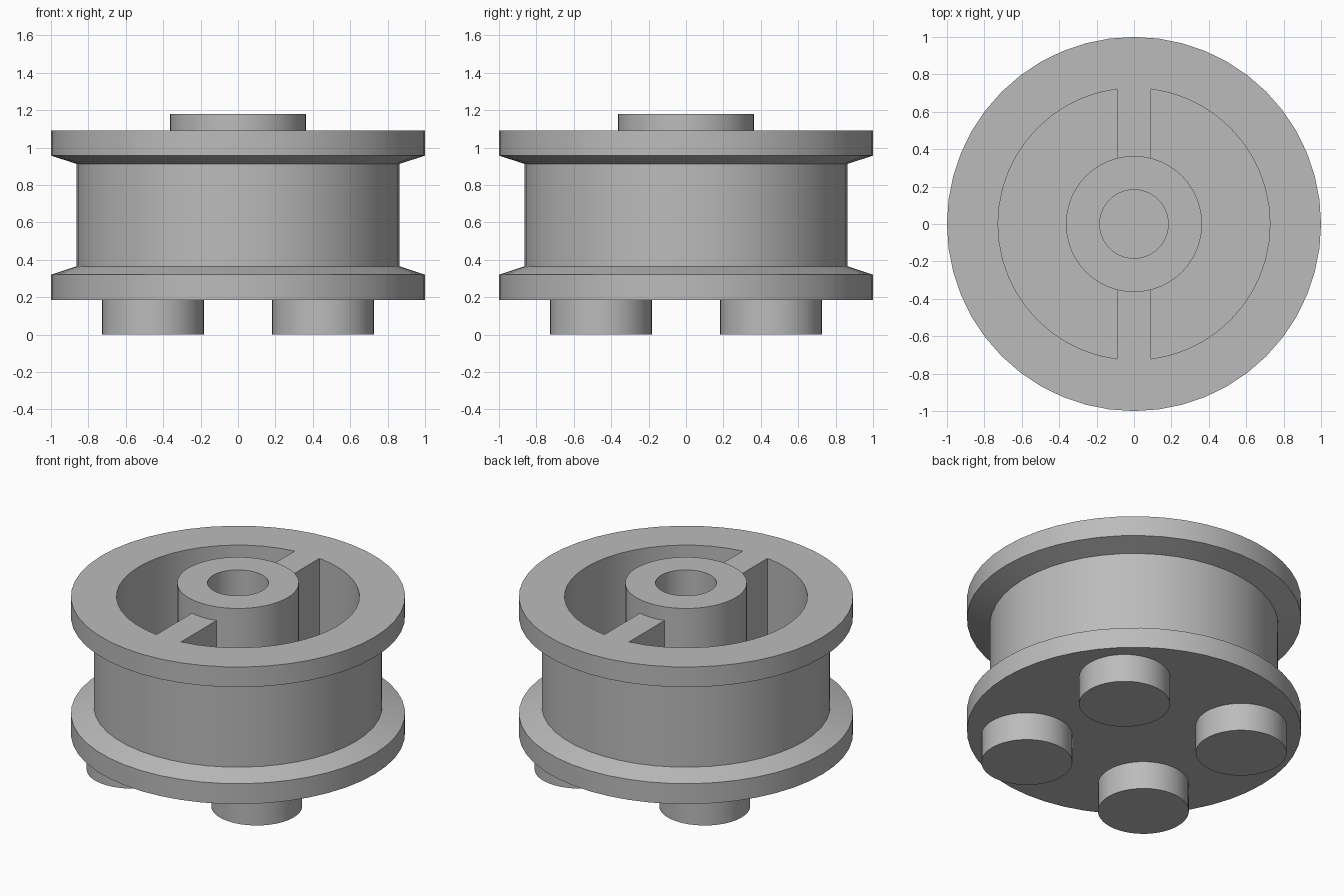
import bpy
import bmesh
import math
from mathutils import Matrix

cube = bpy.data.objects.get("Cube")
if cube:
    bpy.data.objects.remove(cube, do_unlink=True)

SEGMENTS = 48

# Single plain grey
grey = bpy.data.materials.new("plain grey")
grey.use_nodes = True
grey.diffuse_color = (0.5, 0.5, 0.5, 1)
grey.node_tree.nodes["Principled BSDF"].inputs["Base Color"].default_value = (0.5, 0.5, 0.5, 1)


def finish(name, bm):
    bmesh.ops.recalc_face_normals(bm, faces=bm.faces)
    mesh = bpy.data.meshes.new(name)
    bm.to_mesh(mesh)
    bm.free()
    mesh.materials.append(grey)
    obj = bpy.data.objects.new(name, mesh)
    bpy.context.collection.objects.link(obj)
    bpy.ops.object.select_all(action="DESELECT")
    obj.select_set(True)
    bpy.context.view_layer.objects.active = obj
    bpy.ops.object.shade_smooth_by_angle(angle=math.radians(15))
    return obj


def lathe(name, profile):
    """Spin a profile of (radius, height) points around the z axis."""
    bm = bmesh.new()
    verts = [bm.verts.new((r, 0, z)) for r, z in profile]
    edges = [bm.edges.new(pair) for pair in zip(verts, verts[1:])]
    bmesh.ops.spin(bm, geom=verts + edges, cent=(0, 0, 0), axis=(0, 0, 1),
                   angle=math.tau, steps=SEGMENTS, use_merge=True)
    bmesh.ops.remove_doubles(bm, verts=bm.verts, dist=0.0001)
    return finish(name, bm)


FLOOR, RIM_TOP, HUB_TOP = 0.36, 1.09, 1.18
BASE = 0.185
CAVITY_R, HUB_R, BORE_R = 0.727, 0.364, 0.183

# Wheel body: flanged drum, hollow cavity, central hub with bore
lathe("flanged_wheel", [
    (0, BASE), (1, BASE), (1, 0.32), (0.863, 0.365), (0.863, 0.912), (1, 0.957),
    (1, RIM_TOP), (CAVITY_R, RIM_TOP), (CAVITY_R, FLOOR),
    (HUB_R, FLOOR), (HUB_R, HUB_TOP), (BORE_R, HUB_TOP), (BORE_R, FLOOR), (0, FLOOR),
])

# Two ribs joining the hub to the rim, flush with the rim top
for name, side in (("front_rib", -1), ("back_rib", 1)):
    bm = bmesh.new()
    inner, outer = HUB_R - 0.03, CAVITY_R + 0.003
    place = Matrix.Translation((0, side * (inner + outer) / 2, (FLOOR + RIM_TOP) / 2))
    size = Matrix.Diagonal((0.18, outer - inner, RIM_TOP - FLOOR, 1))
    bmesh.ops.create_cube(bm, size=1, matrix=place @ size)
    finish(name, bm)

# Four round pegs underneath
for x_name, x in (("left", 0.455), ("right", -0.455)):
    for y_name, y in (("front", -0.455), ("back", 0.455)):
        bm = bmesh.new()
        bmesh.ops.create_cone(bm, cap_ends=True, segments=SEGMENTS, radius1=0.272,
                              radius2=0.272, depth=BASE,
                              matrix=Matrix.Translation((x, y, BASE / 2)))
        finish(f"{y_name}_{x_name}_peg", bm)
